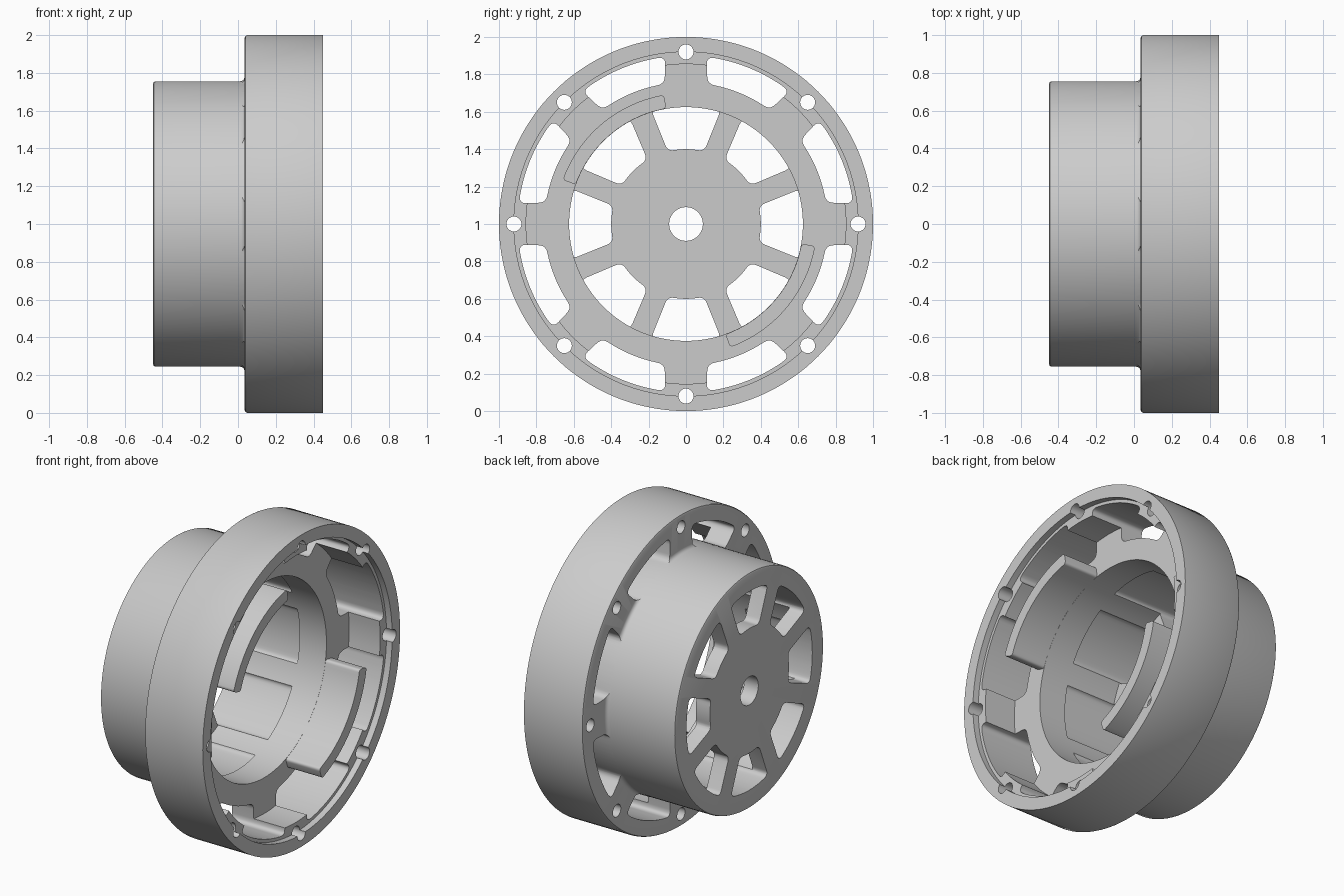
import bpy, bmesh
from math import sin, cos, pi, radians, asin

if "Cube" in bpy.data.objects:
    bpy.data.objects.remove(bpy.data.objects["Cube"])

SEG = 144


def make_object(name, bm):
    bmesh.ops.recalc_face_normals(bm, faces=bm.faces)
    mesh = bpy.data.meshes.new(name)
    bm.to_mesh(mesh)
    bm.free()
    ob = bpy.data.objects.new(name, mesh)
    bpy.context.collection.objects.link(ob)
    return ob


def smooth(ob):
    bpy.ops.object.select_all(action='DESELECT')
    bpy.context.view_layer.objects.active = ob
    ob.select_set(True)
    bpy.ops.object.shade_smooth_by_angle(angle=radians(30))


def polar(r, a):
    return (r * cos(a), r * sin(a))


def lathe(profile):
    """Closed (x, radius) profile revolved about the x axis at z = 1."""
    bm = bmesh.new()
    rings = []
    for i in range(SEG):
        a = 2 * pi * i / SEG
        rings.append([bm.verts.new((x, r * cos(a), 1 + r * sin(a))) for x, r in profile])
    n = len(profile)
    for i in range(SEG):
        p, q = rings[i], rings[(i + 1) % SEG]
        for j in range(n):
            k = (j + 1) % n
            bm.faces.new((p[j], p[k], q[k], q[j]))
    return bm


def prism(bm, pts, x0, x1):
    """Extrude a (y, z) outline along x."""
    a = [bm.verts.new((x0, y, 1 + z)) for y, z in pts]
    b = [bm.verts.new((x1, y, 1 + z)) for y, z in pts]
    bm.faces.new(a)
    bm.faces.new(b)
    for i in range(len(pts)):
        j = (i + 1) % len(pts)
        bm.faces.new((a[i], a[j], b[j], b[i]))


def sector(mid, r0, r1, h0, h1, f, steps=16):
    """Ring sector outline with rounded corners; h0, h1 are half angles."""
    def arc(r, a, b):
        return [polar(r, a + (b - a) * i / steps) for i in range(steps + 1)]

    def toward(p, q):
        d = ((q[0] - p[0]) ** 2 + (q[1] - p[1]) ** 2) ** 0.5
        return (p[0] + (q[0] - p[0]) * f / d, p[1] + (q[1] - p[1]) * f / d)

    def corner(p, c, q):
        return [tuple((1 - t) ** 2 * p[k] + 2 * t * (1 - t) * c[k] + t * t * q[k] for k in (0, 1))
                for t in (0.2, 0.4, 0.6, 0.8)]

    A, B = polar(r0, mid - h0), polar(r1, mid - h1)
    C, D = polar(r1, mid + h1), polar(r0, mid + h0)
    outer = arc(r1, mid - h1 + f / r1, mid + h1 - f / r1)
    inner = arc(r0, mid + h0 - f / r0, mid - h0 + f / r0)
    ab, ba, cd, dc = toward(A, B), toward(B, A), toward(C, D), toward(D, C)
    return ([ab, ba] + corner(ba, B, outer[0]) + outer + corner(outer[-1], C, cd)
            + [cd, dc] + corner(dc, D, inner[0]) + inner + corner(inner[-1], A, ab))


# Housing: hub cup with stepped flange ring
housing = make_object("housing", lathe([
    (-.35, .09), (-.45, .09), (-.45, .742), (-.446, .751), (-.437, .755),
    (.010, .755), (.022, .758), (.031, .766), (.035, .778),
    (.035, .985), (.039, .995), (.049, 1), (.45, 1), (.45, .92),
    (.41, .92), (.41, .855), (.19, .855), (.19, .625), (-.35, .625)]))

# Cutters: hub windows, flange slots and bolt holes
bm = bmesh.new()
for i in range(8):
    a = i * pi / 4
    prism(bm, sector(a, .40, .637, radians(14), radians(17), .035), -.5, 0)
    step = pi / 8
    prism(bm, sector(a + step, .757, .90, step - asin(.115 / .757),
                     step - asin(.11 / .90), .04), -.02, .43)
    cy, cz = polar(.92, a)
    prism(bm, [(cy + .04 * cos(t * pi / 16), cz + .04 * sin(t * pi / 16))
               for t in range(32)], -.02, .5)
cutter = make_object("opening_cutter", bm)
cutter.hide_render = True

mod = housing.modifiers.new("openings", 'BOOLEAN')
mod.operation = 'DIFFERENCE'
mod.solver = 'EXACT'
mod.object = cutter
bpy.context.view_layer.objects.active = housing
bpy.ops.object.modifier_apply(modifier=mod.name)
bpy.data.objects.remove(cutter)
smooth(housing)

# Curved locating tabs standing on the inner plate
for name, mid in (("upper_tab", 130), ("lower_tab", -40)):
    bm = bmesh.new()
    h = radians(30.3)
    prism(bm, sector(radians(mid), .626, .70, h, h, .02, 32), .185, .43)
    smooth(make_object(name, bm))
